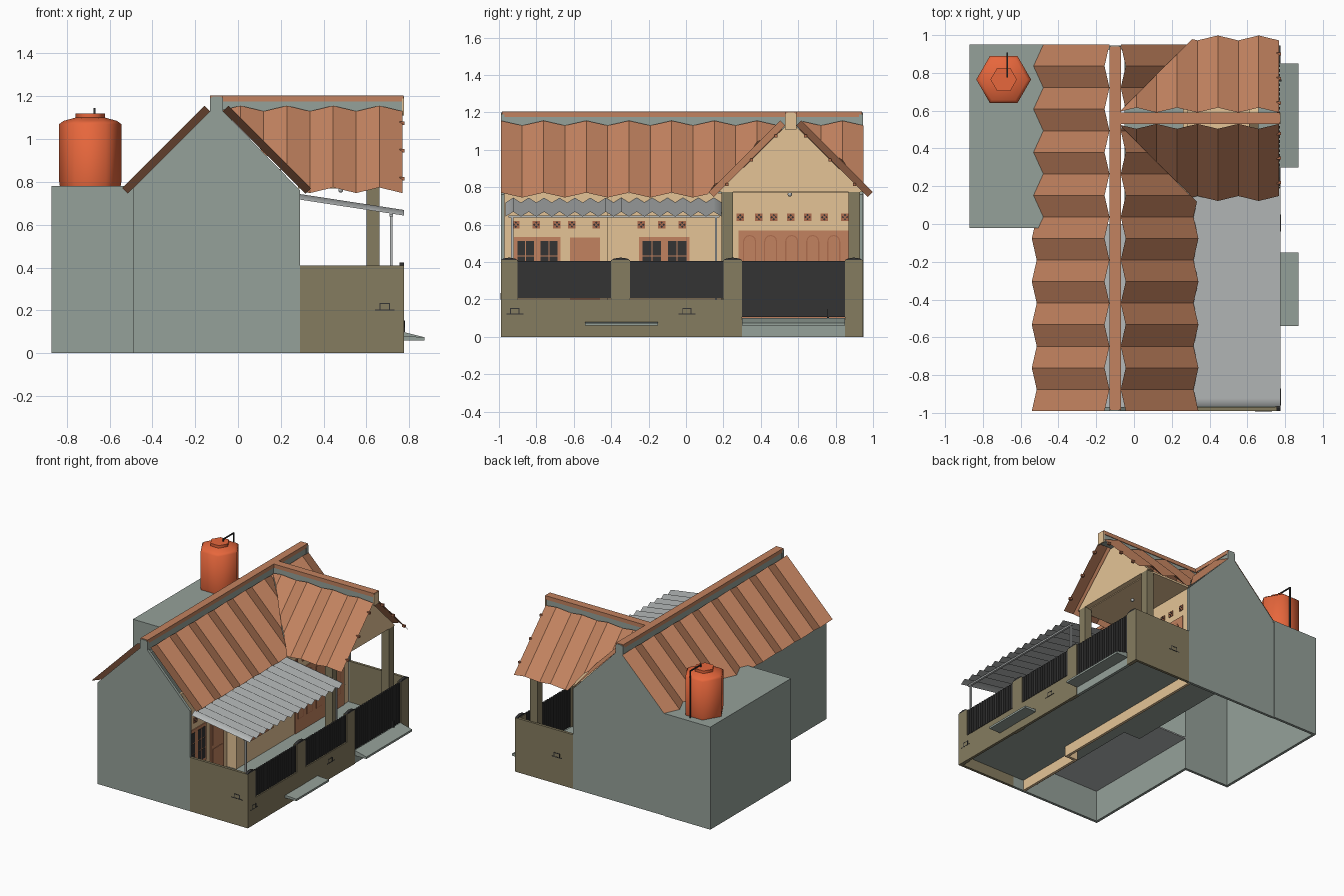
import bpy, bmesh, math
from mathutils import Matrix, Vector

if "Cube" in bpy.data.objects:
    bpy.data.objects.remove(bpy.data.objects["Cube"])

def mat(name, r, g, b):
    m = bpy.data.materials.new(name)
    m.diffuse_color = (r, g, b, 1)
    m.use_nodes = True
    m.node_tree.nodes["Principled BSDF"].inputs["Base Color"].default_value = m.diffuse_color
    return m

TILE = mat("terracotta", 0.54, 0.225, 0.115)
GRAY = mat("gray_green_plaster", 0.30, 0.355, 0.32)
OLIVE = mat("olive_plaster", 0.235, 0.20, 0.115)
BEIGE = mat("beige_plaster", 0.78, 0.55, 0.305)
BLACK = mat("black_iron", 0.033, 0.033, 0.033)
TANK = mat("orange_plastic", 0.80, 0.135, 0.045)
METAL = mat("light_metal", 0.47, 0.49, 0.49)
WOOD = mat("brown_wood", 0.42, 0.15, 0.075)

def finish(name, bm, m, closed=True):
    if closed:
        bmesh.ops.recalc_face_normals(bm, faces=bm.faces)
    me = bpy.data.meshes.new(name)
    bm.to_mesh(me)
    bm.free()
    me.materials.append(m)
    ob = bpy.data.objects.new(name, me)
    bpy.context.collection.objects.link(ob)
    return ob

def boxes(name, m, *items):
    """Each item: x0, x1, y0, y1, z0, z1 and optionally a turn about x."""
    bm = bmesh.new()
    for x0, x1, y0, y1, z0, z1, *turn in items:
        c = Vector(((x0 + x1) / 2, (y0 + y1) / 2, (z0 + z1) / 2))
        mtx = Matrix.Translation(c) @ Matrix.Rotation(turn[0] if turn else 0, 4, 'X')
        bmesh.ops.create_cube(bm, size=1, matrix=mtx @ Matrix.Diagonal((x1 - x0, y1 - y0, z1 - z0, 1)))
    return finish(name, bm, m)

def prism(name, m, pts, axis, a, b):
    """Outline in (y,z) along x, or (x,z) along y."""
    bm = bmesh.new()
    put = (lambda p, t: (t, p[0], p[1])) if axis == 'x' else (lambda p, t: (p[0], t, p[1]))
    f = bm.faces.new([bm.verts.new(put(p, a)) for p in pts])
    ext = bmesh.ops.extrude_face_region(bm, geom=[f])
    d = Vector(put((0, 0), b - a))
    bmesh.ops.translate(bm, vec=d, verts=[v for v in ext['geom'] if isinstance(v, bmesh.types.BMVert)])
    return finish(name, bm, m)

def in_porch(p):
    """True on the porch side of the two roof valleys."""
    return abs(p.y - .56) < p.x + .11

def sheet(name, m, n, rows, keep=None):
    """Folded sheet facing up: rows(i) gives the top and bottom point of fold i."""
    bm = bmesh.new()
    folds = [[bm.verts.new(p) for p in rows(i)] for i in range(n + 1)]
    for p, q in zip(folds, folds[1:]):
        bm.faces.new((p[0], p[1], q[1], q[0]))
    if keep:
        for s in (-1, 1):
            bmesh.ops.bisect_plane(bm, geom=bm.verts[:] + bm.edges[:] + bm.faces[:],
                                   plane_co=(-.11, .56, 0), plane_no=(-1, s, 0))
        drop = [f for f in bm.faces if not keep(f.calc_center_median())]
        bmesh.ops.delete(bm, geom=drop, context='FACES')
    bm.normal_update()
    bmesh.ops.reverse_faces(bm, faces=[f for f in bm.faces if f.normal.z < 0])
    return finish(name, bm, m, False)

def smooth(ob, angle):
    bpy.ops.object.select_all(action='DESELECT')
    ob.select_set(True)
    bpy.context.view_layer.objects.active = ob
    bpy.ops.object.shade_smooth_by_angle(angle=math.radians(angle))

# house shell
gable = [(-.49, 0), (.29, 0), (.29, .76), (-.07, 1.13), (-.07, 1.19), (-.085, 1.2),
         (-.115, 1.2), (-.13, 1.19), (-.13, 1.13), (-.49, .77)]
prism("gable_wall_south", GRAY, gable, 'y', -.99, -.97)
prism("gable_wall_north", GRAY, gable, 'y', .925, .945)
boxes("back_wall", GRAY, (-.49, -.47, -.97, 0, 0, .77))
boxes("front_wall", BEIGE, (.18, .20, -.97, -.42, 0, .86), (.18, .28, -.42, -.40, 0, .76),
      (.26, .28, -.40, .925, 0, .77))
boxes("house_floor", METAL, (-.47, .18, -.97, 0, .24, .25))
boxes("house_floor_front", GRAY, (.09, .18, -.97, 0, .08, .10), (-.05, .26, 0, .925, .08, .10),
      (.18, .26, -.40, 0, .08, .10))

# back annex
boxes("annex", GRAY, (-.87, -.85, -.02, .95, 0, .77), (-.85, -.47, -.02, 0, 0, .77),
      (-.85, -.49, .93, .95, 0, .77), (-.87, -.48, -.02, .95, .765, .78))

# main folded tile roof
for side, cx, label in ((-1, -.13, "back"), (1, -.07, "front")):
    def rows(i, side=side, cx=cx):
        y, h = .95 - i * .1141, .026 * (i % 2)
        return [(cx + side * h, y, 1.13 + h), (cx + side * (.385 + h), y, .745 + h)]
    sheet("main_roof_" + label, TILE, 17, rows, (lambda p: not in_porch(p)) if side > 0 else None)
boxes("ridge_mortar", GRAY, (-.125, -.075, -.97, .925, 1.11, 1.175))
boxes("ridge_tiles", TILE, (-.13, -.07, -.985, .94, 1.175, 1.204))

# porch folded roof, trimmed at the valleys
for side, label in ((-1, "south"), (1, "north")):
    def rows(i, side=side):
        x, h = .768 - i * .108, .026 * (i % 2)
        return [(x, .56 + side * (.03 + h), 1.13 + h), (x, .56 + side * (.412 + h), .748 + h)]
    sheet("porch_roof_" + label, TILE, 8, rows, in_porch)
boxes("porch_ridge_mortar", GRAY, (-.08, .767, .535, .585, 1.12, 1.175))
boxes("porch_ridge_tiles", TILE, (-.08, .773, .53, .59, 1.175, 1.204))
prism("porch_ridge_end", BEIGE, [(.53, 1.11), (.59, 1.11), (.59, 1.19), (.575, 1.2), (.545, 1.2), (.53, 1.19)],
      'x', .766, .775)
prism("porch_gable", BEIGE, [(.175, .775), (.945, .775), (.59, 1.125), (.53, 1.125)], 'x', .61, .66)
boxes("porch_ceiling", BEIGE, (.28, .62, .19, .93, .77, .785))
boxes("purlin_ends", WOOD, *[(.755, .778, .56 + s * d - .008, .56 + s * d + .008, 1.147 - d, 1.163 - d)
                             for s in (-1, 1) for d in (.08, .21, .34)])
boxes("porch_posts", OLIVE, (.60, .66, .19, .25, .1, .775), (.60, .66, .87, .93, .1, .775))

# ceiling lamp
bm = bmesh.new()
bmesh.ops.create_uvsphere(bm, u_segments=10, v_segments=6, radius=.012, matrix=Matrix.Translation((.48, .555, .762)))
smooth(finish("lamp", bm, METAL), 60)

# terrace floor, steps and fence walls
boxes("terrace_floor", GRAY, (.28, .756, -.97, .925, .08, .10), (.20, .28, -.97, -.42, .08, .10))
boxes("gate_sill", GRAY, (.75, .772, .30, .85, 0, .095))
for name, y0, y1, z in (("gate_ramp", .30, .85, .10), ("small_step", -.54, -.15, .08)):
    prism(name, GRAY, [(.77, .06), (.87, .06), (.87, .075), (.77, z)], 'y', y0, y1)
boxes("side_walls", OLIVE, (.29, .775, -.99, -.97, 0, .41), (.29, .775, .925, .945, 0, .41))
boxes("front_fence_wall", OLIVE, (.755, .775, -.97, .30, 0, .20), (.755, .775, .85, .925, 0, .2))
pillars = ((-.99, -.90), (-.40, -.30), (.20, .30), (.85, .945))
boxes("fence_pillars", OLIVE, *[(.748, .776, a, b, 0, .41) for a, b in pillars])
for i, (a, b) in enumerate(pillars):
    prism("pillar_cap_%d" % (i + 1), BLACK, [(a, .41), (b, .41), (b - .015, .419), ((a + b) / 2, .424), (a + .015, .419)],
          'x', .754, .776)

# iron railings and gate
for name, a, b, z in (("railing_south", -.90, -.40, .20), ("railing_middle", -.30, .20, .20), ("gate", .30, .85, .10)):
    n = round((b - a) / .025)
    w = (b - a) / n
    bars = [(.757, .773, a + (i + .2) * w, a + (i + .8) * w, z + .005, .405) for i in range(n)]
    boxes(name, BLACK, (.762, .768, a, b, z + .005, .405), *bars)
boxes("gate_latch", BLACK, (.765, .78, .755, .765, .10, .15))

# exposed brick joints: two courses with short upright joints
def joints(u, z):
    return [(u, u + .09, z, z + .005), (u + .02, u + .07, z + .03, z + .035),
            (u + .02, u + .025, z, z + .035), (u + .065, u + .07, z, z + .035)]
marks = [(.774, .777, a, b, c, d) for u, z in ((-.96, .12), (-.04, .12)) for a, b, c, d in joints(u, z)]
marks += [(a, b, y, y + .003, c, d) for u, y in ((.64, -.992), (.38, .944)) for a, b, c, d in joints(u, .20)]
boxes("brick_joints", BLACK, *marks)

# corrugated awning
def wave(i):
    y, h = -.965 + 1.155 * i / 28, .026 * (i % 2)
    return [(.285, y, .718 + h), (.775, y, .643 + h)]
smooth(sheet("awning", METAL, 28, wave), 80)
boxes("awning_frame", METAL, (.71, .722, -.935, -.923, .10, .645), (.71, .722, .155, .167, .10, .645),
      (.708, .724, -.95, .18, .638, .65))

# windows with dark panes
def window(name, x, y0, y1, z0, z1):
    boxes(name + "_frame", TILE, (x, x + .006, y0, y1, z0, z1))
    panes = []
    half = (y1 - y0) / 2
    pw, ph = (half - .03) / 2, (z1 - z0 - .04) / 3
    for k in range(2):
        for i in range(2):
            for j in range(3):
                y, z = y0 + k * half + .015 + i * pw, z0 + .02 + j * ph
                panes.append((x + .002, x + .008, y + .003, y + pw - .003, z + .003, z + ph - .003))
    boxes(name + "_panes", BLACK, *panes)

window("window_south", .20, -.92, -.67, .25, .535)
window("window_middle", .28, -.25, .02, .25, .535)
boxes("front_door", TILE, (.2, .206, -.62, -.46, .10, .53))
boxes("front_door_panel", TILE, (.2, .209, -.60, -.48, .14, .30), (.2, .209, -.60, -.48, .33, .51))

# porch folding doors with arched panels
boxes("folding_doors", TILE, (.28, .286, .28, .87, .10, .57))
def arch(c, r, z0, z1):
    return [(c - r, z0), (c + r, z0)] + [(c + r * math.cos(math.pi * k / 6), z1 - r + r * math.sin(math.pi * k / 6))
                                         for k in range(7)]
for k in range(5):
    c = .34 + k * .1125
    prism("arch_trim_%d" % (k + 1), WOOD, arch(c, .035, .20, .545), 'x', .283, .288)
    prism("arch_panel_%d" % (k + 1), TILE, arch(c, .029, .206, .539), 'x', .283, .290)

# square vents above the openings
vents = [(.20, y, .60) for y in (-.91, -.80, -.69, -.61, -.48)] + [(.28, y, .60) for y in (-.24, -.13, -.02)]
vents += [(.28, y, .64) for y in (.29, .39, .47, .56, .65, .74, .85)]
boxes("vents", WOOD, *[(x, x + .006, y - .02, y + .02, z - .02, z + .02) for x, y, z in vents])
boxes("vent_holes", BLACK, *[(x, x + .008, y + a - .0045, y + a + .0045, z + b - .0045, z + b + .0045, math.pi / 4)
                             for x, y, z in vents for a, b in ((.011, 0), (-.011, 0), (0, .011), (0, -.011))])

# water tank
bm = bmesh.new()
rings = []
for r, z in ((.142, .78), (.145, .80), (.145, 1.07), (.125, 1.085), (.07, 1.10), (.07, 1.12)):
    rings.append([bm.verts.new((-.69 + r * math.cos(k * math.pi / 3), .765 + r * math.sin(k * math.pi / 3), z))
                  for k in range(6)])
for p, q in zip(rings, rings[1:]):
    for k in range(6):
        bm.faces.new((p[k], p[(k + 1) % 6], q[(k + 1) % 6], q[k]))
bm.faces.new(rings[0])
bm.faces.new(rings[-1])
smooth(finish("water_tank", bm, TANK), 65)
boxes("tank_pipe", BLACK, (-.674, -.666, .90, .908, .78, 1.14), (-.674, -.666, .775, .908, 1.132, 1.14),
      (-.674, -.666, .775, .783, 1.11, 1.145))
